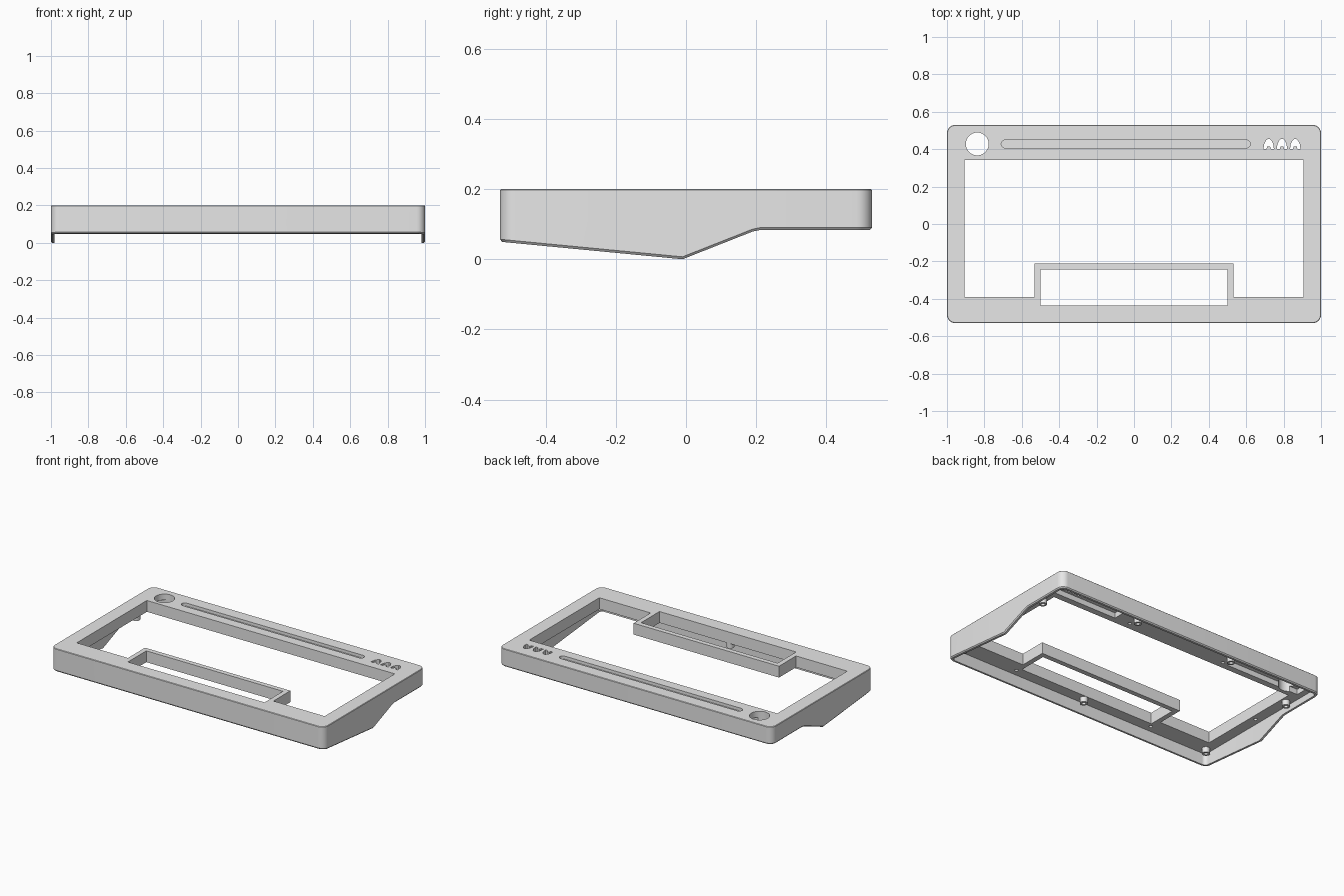
import bpy, bmesh, math

if "Cube" in bpy.data.objects:
    bpy.data.objects.remove(bpy.data.objects["Cube"])

grey = bpy.data.materials.new("light_grey")
grey.diffuse_color = (0.8, 0.8, 0.8, 1)
grey.use_nodes = True
grey.node_tree.nodes["Principled BSDF"].inputs["Base Color"].default_value = grey.diffuse_color

HX, HY, R, TOP, UNDER = 1.0, 0.53, 0.045, 0.2, 0.125
# lower edge of the skirt as (y, z)
PROFILE = [(-0.53, 0.05), (-0.03, 0.002), (-0.01, 0.0), (0.005, 0.006), (0.19, 0.079), (0.21, 0.083), (0.53, 0.083)]


def lower_z(y):
    y = max(-HY, min(HY, y))
    for (y0, z0), (y1, z1) in zip(PROFILE, PROFILE[1:]):
        if y <= y1:
            return z0 + (z1 - z0) * (y - y0) / (y1 - y0)
    return PROFILE[-1][1]


def outline(inset, seg=8):
    """Rounded rectangle, counter-clockwise, with extra points at the profile bends."""
    hx, hy, r = HX - inset, HY - inset, R - inset
    bends = [p[0] for p in PROFILE[1:-1]]
    pts = []
    for i, (sx, sy) in enumerate([(1, 1), (-1, 1), (-1, -1), (1, -1)]):
        for k in range(seg + 1):
            a = math.pi / 2 * (i + k / seg)
            pts.append((sx * (hx - r) + r * math.cos(a), sy * (hy - r) + r * math.sin(a)))
        if i == 1:
            pts += [(-hx, y) for y in reversed(bends)]
        if i == 3:
            pts += [(hx, y) for y in bends]
    return pts


def finish(bm, name):
    bmesh.ops.recalc_face_normals(bm, faces=bm.faces)
    me = bpy.data.meshes.new(name)
    bm.to_mesh(me)
    bm.free()
    me.materials.append(grey)
    ob = bpy.data.objects.new(name, me)
    bpy.context.collection.objects.link(ob)
    return ob


def loft(rings, name):
    bm = bmesh.new()
    vs = [[bm.verts.new(p) for p in ring] for ring in rings]
    n = len(vs[0])
    for a, b in zip(vs, vs[1:]):
        for i in range(n):
            bm.faces.new((a[i], a[(i + 1) % n], b[(i + 1) % n], b[i]))
    bm.faces.new(vs[0])
    bm.faces.new(vs[-1])
    return finish(bm, name)


def prism(pts, z0, z1, name="cutter"):
    return loft([[(x, y, z) for x, y in pts] for z in (z0, z1)], name)


def box(x0, x1, y0, y1):
    return [(x0, y0), (x1, y0), (x1, y1), (x0, y1)]


def circle(cx, cy, r, n=32):
    return [(cx + r * math.cos(2 * math.pi * i / n), cy + r * math.sin(2 * math.pi * i / n)) for i in range(n)]


def cut(ob, pts, z0, z1):
    cutter = prism(pts, z0, z1)
    mod = ob.modifiers.new("cut", 'BOOLEAN')
    mod.operation, mod.solver, mod.object = 'DIFFERENCE', 'EXACT', cutter
    bpy.context.view_layer.objects.active = ob
    bpy.ops.object.modifier_apply(modifier=mod.name)
    bpy.data.objects.remove(cutter)


def smooth(ob):
    bpy.ops.object.select_all(action='DESELECT')
    ob.select_set(True)
    bpy.context.view_layer.objects.active = ob
    bpy.ops.object.shade_smooth_by_angle(angle=math.radians(30))


# case: thick top plate with a thin skirt, chamfered along the lower edge
def flat(inset, z):
    return [(x, y, z) for x, y in outline(inset)]


def skirt(inset, lift):
    return [(x, y, lower_z(y) + lift) for x, y in outline(inset)]


case = loft([flat(0.003, TOP), flat(0, TOP - 0.003), skirt(0, 0.007), skirt(0.006, 0),
             skirt(0.02, 0), flat(0.02, UNDER)], "case")

# main window, stepping round the front tray frame
window = [(-0.907, -0.39), (-0.532, -0.39), (-0.532, -0.212), (0.532, -0.212),
          (0.532, -0.39), (0.907, -0.39), (0.907, 0.343), (-0.907, 0.343)]
cut(case, window, -0.1, 0.3)
# tray opening
cut(case, box(-0.5, 0.5, -0.437, -0.244), -0.1, 0.3)
# pockets under the rear bar
cut(case, box(0.47, 0.94, 0.385, 0.49), 0.05, 0.16)
cut(case, box(-0.94, -0.4, 0.385, 0.49), 0.05, 0.16)
# round dial hole
cut(case, circle(-0.838, 0.428, 0.061, 48), -0.1, 0.3)

# shallow groove with round ends
groove = []
for cx, start in ((0.601, -90), (-0.689, 90)):
    for k in range(13):
        a = math.radians(start + 15 * k)
        groove.append((cx + 0.021 * math.cos(a), 0.428 + 0.021 * math.sin(a)))
cut(case, groove, TOP - 0.02, 0.3)

# three arched cut-outs
arch = [(-0.028, 0), (-0.012, 0), (-0.008, 0.014), (0.008, 0.014), (0.012, 0), (0.028, 0),
        (0.024, 0.028), (0.015, 0.046), (0.005, 0.055), (-0.005, 0.055), (-0.015, 0.046), (-0.024, 0.028)]
for cx in (0.72, 0.791, 0.862):
    cut(case, [(cx + x, 0.4 + y) for x, y in arch], 0.0, 0.3)

# blind screw holes in the underside
for side in (-1, 1):
    for x, y in ((0.52, -0.465), (0.94, 0.0), (0.36, 0.39)):
        cut(case, circle(side * x, y, 0.011, 16), 0.0, 0.15)
smooth(case)

# screw bosses under the plate
spots = [(0.0, -0.463)] + [(s * x, y) for s in (-1, 1)
                           for x, y in ((0.938, -0.455), (0.94, 0.28), (0.36, 0.465))]
for x, y in spots:
    rings = [(0.024, UNDER + 0.005), (0.024, 0.09), (0.012, 0.09), (0.012, UNDER - 0.001)]
    boss = loft([[(px, py, z) for px, py in circle(x, y, r, 24)] for r, z in rings], "screw_boss")
    smooth(boss)
